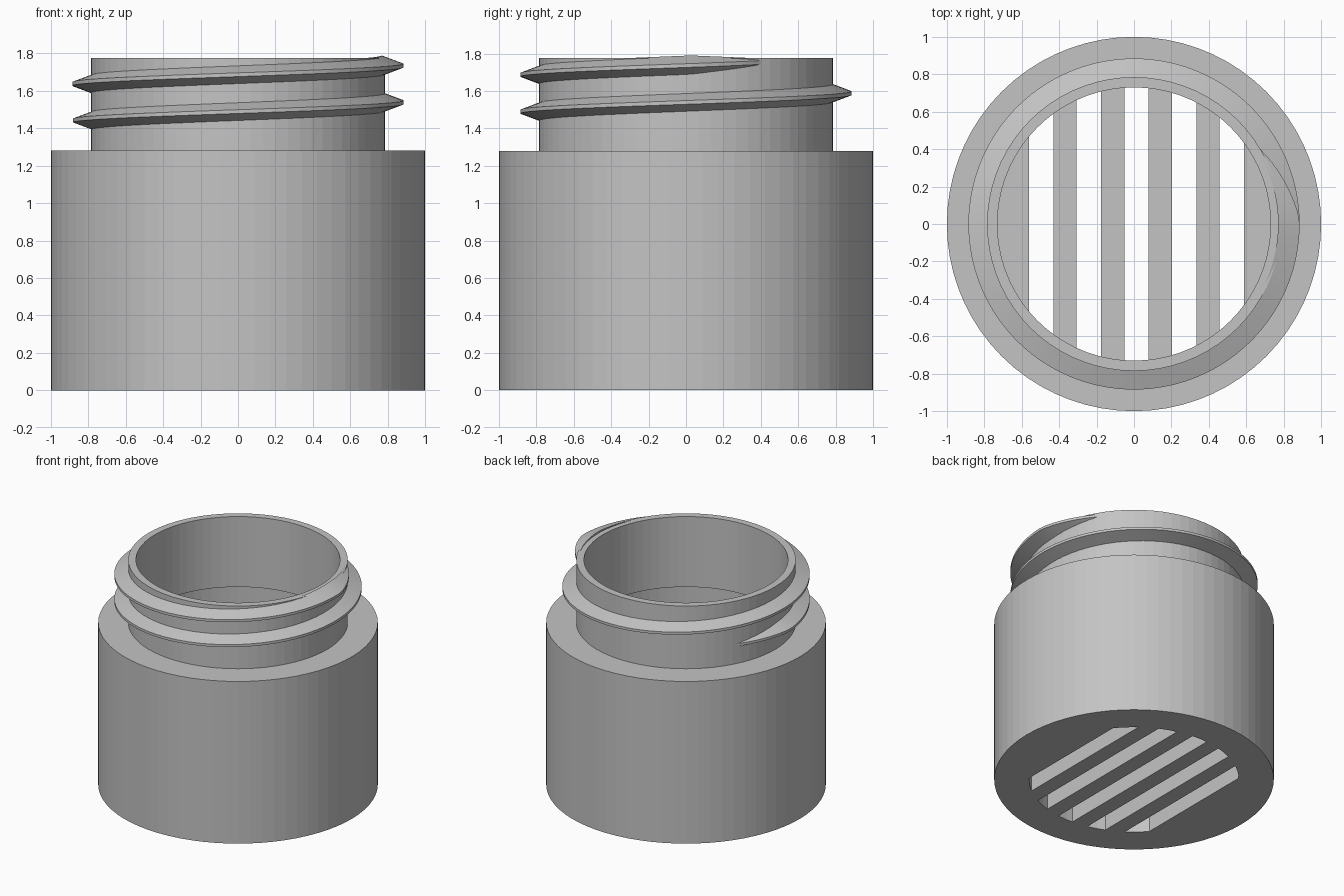
import bpy, bmesh
from math import acos, cos, sin, pi, radians

if "Cube" in bpy.data.objects:
    bpy.data.objects.remove(bpy.data.objects["Cube"], do_unlink=True)

GREY = (0.55, 0.55, 0.55, 1)
grey = bpy.data.materials.new("plain grey")
grey.use_nodes = True
grey.diffuse_color = GREY
grey.node_tree.nodes["Principled BSDF"].inputs["Base Color"].default_value = GREY

SIDES = 72
NECK_R = 0.785    # outside of the neck
CAVITY_R = 0.75   # inside of the body
FLOOR = 0.2       # grille thickness


def finish(bm, name):
    bmesh.ops.remove_doubles(bm, verts=bm.verts, dist=0.0001)
    bmesh.ops.recalc_face_normals(bm, faces=bm.faces)
    mesh = bpy.data.meshes.new(name)
    bm.to_mesh(mesh)
    bm.free()
    mesh.materials.append(grey)
    obj = bpy.data.objects.new(name, mesh)
    bpy.context.collection.objects.link(obj)
    return obj


def skin(bm, rings, closed):
    """Join successive closed cross-sections with quads."""
    loops = [[bm.verts.new(p) for p in ring] for ring in rings]
    pairs = list(zip(loops, loops[1:]))
    if closed:
        pairs.append((loops[-1], loops[0]))
    else:
        bm.faces.new(loops[0])
        bm.faces.new(loops[-1])
    n = len(loops[0])
    for a, b in pairs:
        for i in range(n):
            j = (i + 1) % n
            bm.faces.new((a[i], a[j], b[j], b[i]))


def section(profile, angle):
    return [(r * cos(angle), r * sin(angle), z) for r, z in profile]


# Body, shoulder and neck as one lathed shell
profile = [(CAVITY_R, 0), (1, 0), (1, 1.28), (NECK_R, 1.28),
           (NECK_R, 1.775), (0.73, 1.775), (0.73, 1.22), (CAVITY_R, 1.22)]
bm = bmesh.new()
skin(bm, [section(profile, 2 * pi * i / SIDES) for i in range(SIDES)], True)
finish(bm, "jar_body")


# Grille: slices of a disc with open slots between them
def grille_bar(name, x0, x1):
    r = CAVITY_R + 0.001
    a0, a1 = acos(x0 / r), acos(x1 / r)
    steps = 10
    arc = [a0 + (a1 - a0) * i / steps for i in range(steps + 1)]
    outline = [(r * cos(a), r * sin(a)) for a in arc]
    outline += [(x, -y) for x, y in reversed(outline)]
    bm = bmesh.new()
    skin(bm, [[(x, y, z) for x, y in outline] for z in (0, FLOOR)], False)
    finish(bm, name)


PITCH, SLOT = 0.2545, 0.13
slots = [0.0135 + PITCH * i for i in range(-2, 3)]
starts = [-CAVITY_R] + [c + SLOT / 2 for c in slots]
ends = [c - SLOT / 2 for c in slots] + [CAVITY_R]
for i, (x0, x1) in enumerate(zip(starts, ends)):
    grille_bar(f"grille_bar_{i + 1}", x0, x1)

# Screw thread: a tapered ridge wound up the neck
FIRST, LAST, TAPER, STEP = 152, 752, 30, 4
rings = []
for deg in range(FIRST, LAST + 1, STEP):
    z = 1.44 + 0.197 * (deg - 180) / 360
    t = min(1, (deg - FIRST) / TAPER, (LAST - deg) / TAPER)
    root, tip = 0.77, NECK_R - 0.005 + 0.105 * t
    half = 0.02 + 0.033 * t
    ridge = [(root, z - half), (tip, z - 0.01), (tip, z + 0.01), (root, z + half)]
    rings.append(section(ridge, radians(deg)))
bm = bmesh.new()
skin(bm, rings, False)
thread = finish(bm, "screw_thread")
bpy.ops.object.select_all(action="DESELECT")
thread.select_set(True)
bpy.context.view_layer.objects.active = thread
bpy.ops.object.shade_smooth_by_angle(angle=radians(25))
